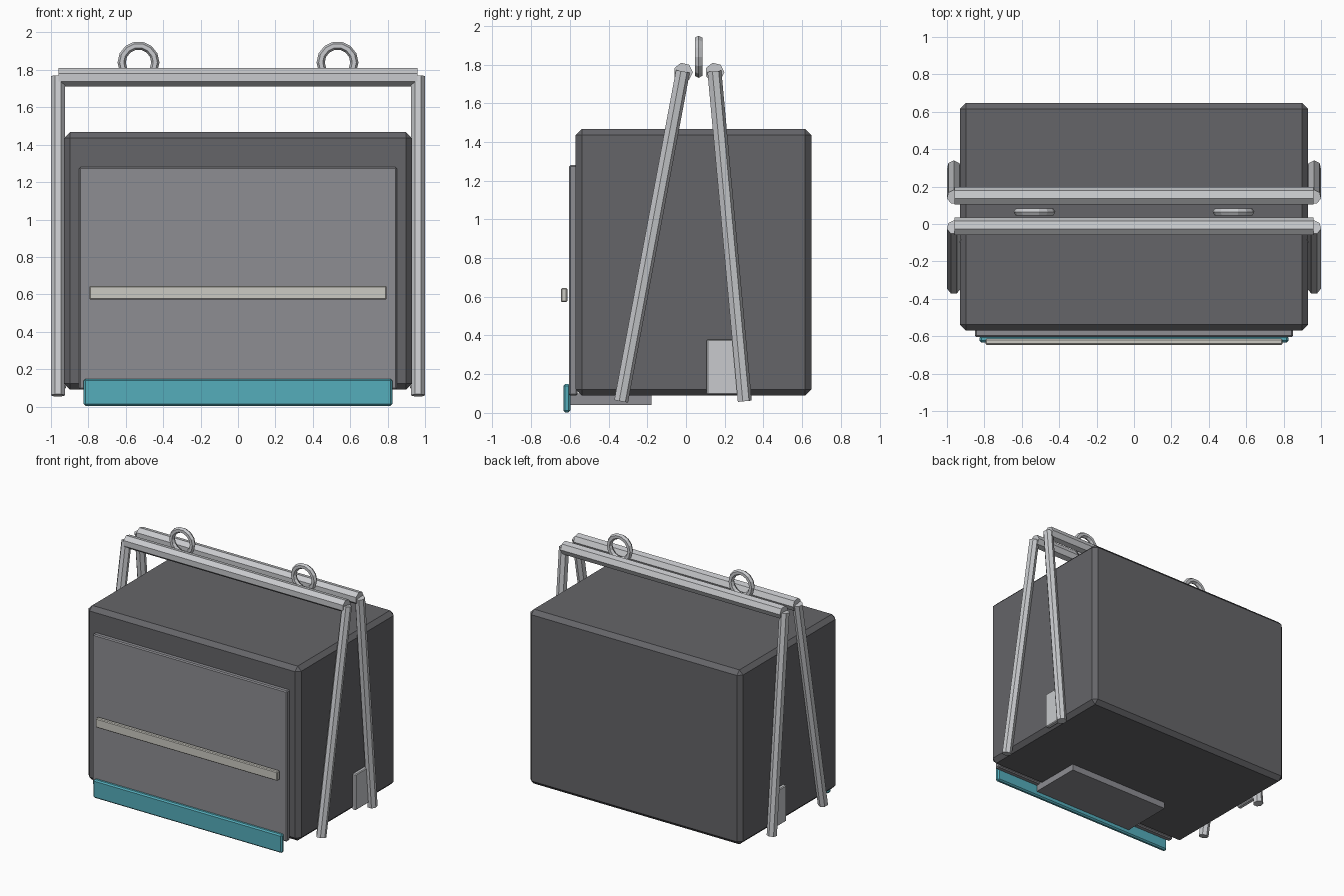
import bpy, bmesh, math
from mathutils import Vector, Matrix

if "Cube" in bpy.data.objects:
    bpy.data.objects.remove(bpy.data.objects["Cube"])


def material(name, rgb):
    m = bpy.data.materials.new(name)
    m.diffuse_color = (*rgb, 1)
    m.use_nodes = True
    m.node_tree.nodes["Principled BSDF"].inputs["Base Color"].default_value = m.diffuse_color
    return m


DARK = material("dark_casing", (0.13, 0.13, 0.14))
MID = material("panel_grey", (0.27, 0.27, 0.29))
STEEL = material("steel", (0.58, 0.59, 0.61))
CREAM = material("handle_cream", (0.60, 0.59, 0.54))
TEAL = material("teal_trim", (0.09, 0.42, 0.50))


def finish(name, bm, mat):
    bmesh.ops.recalc_face_normals(bm, faces=bm.faces[:])
    me = bpy.data.meshes.new(name)
    bm.to_mesh(me)
    bm.free()
    me.materials.append(mat)
    ob = bpy.data.objects.new(name, me)
    bpy.context.collection.objects.link(ob)
    return ob


def box(name, x, y, z, mat, bevel=0.0):
    """Chamfered box from (min, max) ranges."""
    bm = bmesh.new()
    bmesh.ops.create_cube(bm, size=1)
    for v in bm.verts:
        v.co = [(a + b) / 2 + c * (b - a) for (a, b), c in zip((x, y, z), v.co)]
    if bevel:
        bmesh.ops.bevel(bm, geom=bm.edges[:], offset=bevel, segments=1,
                        profile=0.5, affect='EDGES')
    return finish(name, bm, mat)


def tube(name, a, b, r, sides=7):
    """Flat-sided rod between two points."""
    a, b = Vector(a), Vector(b)
    d = b - a
    rot = Vector((0, 0, 1)).rotation_difference(d).to_matrix().to_4x4()
    bm = bmesh.new()
    bmesh.ops.create_cone(bm, cap_ends=True, segments=sides, radius1=r, radius2=r,
                          depth=d.length,
                          matrix=Matrix.Translation((a + b) / 2) @ rot)
    return finish(name, bm, STEEL)


def ring(name, centre, major, minor, n=14, m=6):
    """Upright low-poly torus facing the front."""
    bm = bmesh.new()
    loops = []
    for i in range(n):
        t = 2 * math.pi * i / n
        loop = []
        for j in range(m):
            p = 2 * math.pi * j / m
            r = major + minor * math.cos(p)
            loop.append(bm.verts.new(Vector(centre) + Vector(
                (r * math.cos(t), minor * math.sin(p), r * math.sin(t)))))
        loops.append(loop)
    for i in range(n):
        for j in range(m):
            k, l = (i + 1) % n, (j + 1) % m
            bm.faces.new((loops[i][j], loops[k][j], loops[k][l], loops[i][l]))
    return finish(name, bm, STEEL)


# Casing, front panel, handle, lower trim and tray underneath
box("casing", (-0.93, 0.93), (-0.57, 0.648), (0.09, 1.468), DARK, 0.032)
box("front_panel", (-0.85, 0.85), (-0.605, -0.56), (0.09, 1.28), MID, 0.008)
box("handle_bar", (-0.795, 0.795), (-0.646, -0.613), (0.572, 0.645), CREAM, 0.006)
box("lower_trim", (-0.825, 0.825), (-0.634, -0.598), (0.003, 0.148), TEAL, 0.01)
box("under_tray", (-0.45, 0.45), (-0.60, -0.178), (0.04, 0.10), MID)

# A-frame: two top bars with splayed legs on both sides
for label, y_top, y_foot in (("front", -0.015, -0.337), ("back", 0.148, 0.302)):
    tube(label + "_top_bar", (-0.96, y_top, 1.76), (0.96, y_top, 1.76), 0.05)
    for side, s in (("left", -1), ("right", 1)):
        tube(f"{label}_leg_{side}", (s * 0.963, y_foot, 0.06),
             (s * 0.963, y_top - 0.003, 1.765), 0.038)

# Lifting rings and side brackets
for side, s in (("left", -1), ("right", 1)):
    ring("lifting_ring_" + side, (s * 0.532, 0.065, 1.84), 0.09, 0.022)
    box("side_bracket_" + side, sorted((s * 0.92, s * 0.955)), (0.107, 0.29),
        (0.095, 0.38), STEEL, 0.006)
